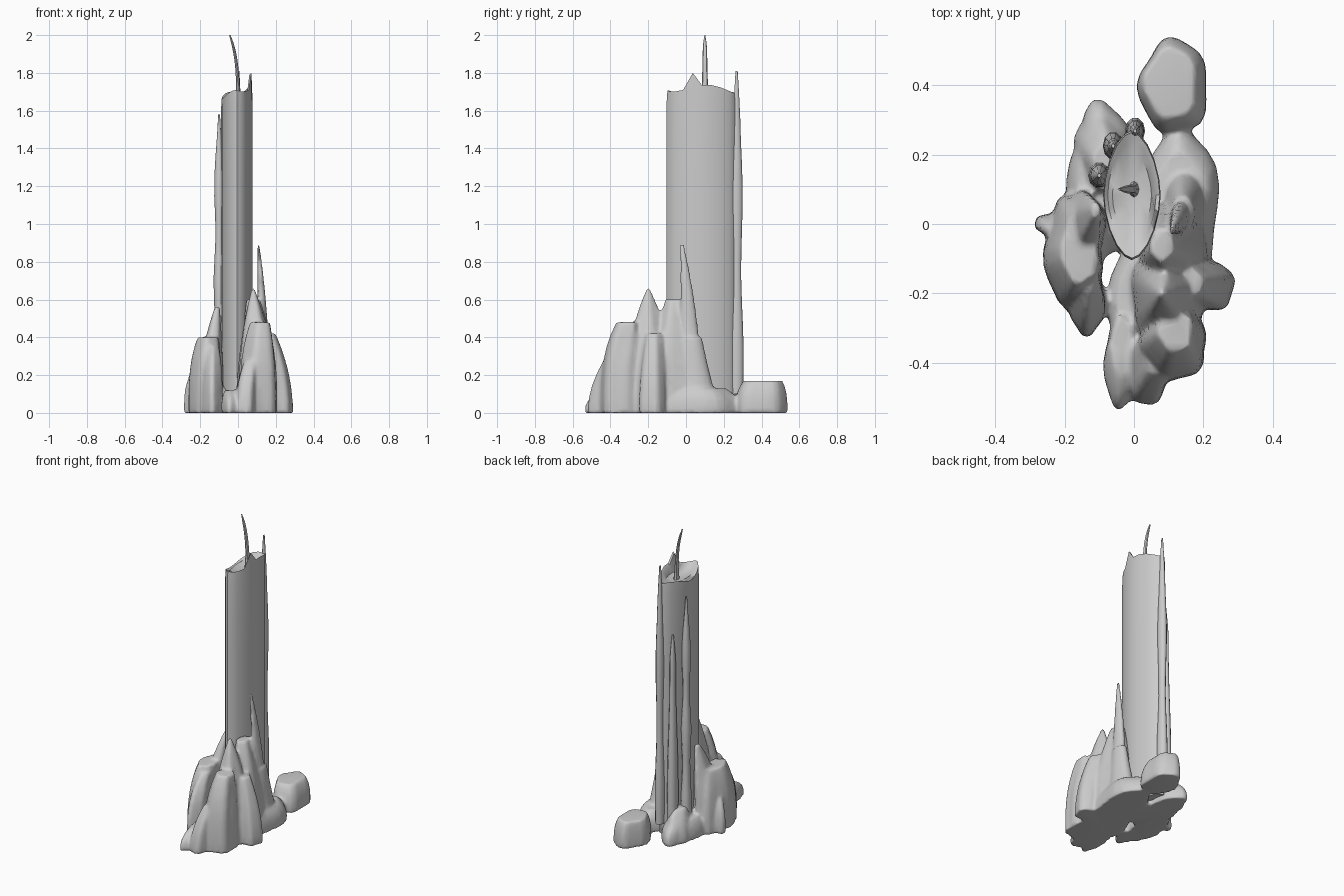
import bpy, bmesh, math
from math import sin, cos, tau, pi

if "Cube" in bpy.data.objects:
    bpy.data.objects.remove(bpy.data.objects["Cube"])


def bridge(bm, r0, r1):
    n = len(r0)
    for i in range(n):
        j = (i + 1) % n
        bm.faces.new((r0[i], r0[j], r1[j], r1[i]))


def skin(bm, rings):
    """Closed solid through a stack of vertex rings."""
    for r0, r1 in zip(rings, rings[1:]):
        bridge(bm, r0, r1)
    bm.faces.new(rings[0][::-1])
    bm.faces.new(rings[-1])


def ring(bm, z, cx, cy, rx, ry, n, fold=0.0, phase=0.0):
    """Oval section with optional drapery-like folds."""
    vs = []
    for i in range(n):
        a = tau * i / n
        k = 1 + fold * (sin(5 * a + phase) + 0.6 * sin(3 * a + phase * 2 + 4 * z))
        vs.append(bm.verts.new((cx + rx * k * cos(a), cy + ry * k * sin(a), z)))
    return vs


def mound(bm, x, y, rx, ry, h, dx=0, dy=0, tip=0.5, power=3, fold=0.06):
    """Wax mound: shrinks to tip and leans by (dx, dy), mostly near its top."""
    rings = []
    for i in range(8):
        t = i / 7
        e = t ** power
        s = 1 - (1 - tip) * e
        rings.append(ring(bm, h * t, x + dx * e, y + dy * e, rx * s, ry * s, 24, fold, x * 40 + y * 17))
    skin(bm, rings)


def run(name, x, y, z0, z1, rx, ry, bumps):
    """Wax run down the column: thin vertical strand with swellings."""
    bm = bmesh.new()
    rings = []
    for i in range(15):
        t = i / 14
        s = (1.25 - 0.4 * t + 0.2 * sin(bumps * tau * t)) * min(1, 0.25 + 6 * (1 - t))
        rings.append(ring(bm, z0 + (z1 - z0) * t, x, y, rx * s, ry * s, 10))
    skin(bm, rings)
    finish(bm, name, 50)


def finish(bm, name, angle=40):
    me = bpy.data.meshes.new(name)
    bm.normal_update()
    bm.to_mesh(me)
    bm.free()
    ob = bpy.data.objects.new(name, me)
    bpy.context.collection.objects.link(ob)
    bpy.ops.object.select_all(action='DESELECT')
    ob.select_set(True)
    bpy.context.view_layer.objects.active = ob
    bpy.ops.object.shade_smooth_by_angle(angle=math.radians(angle))
    return ob


# Candle column: pointed oval with ragged rim and melted bowl
N = 20


def rim(i):
    a = tau * i / N
    peak = 0.075 if i == N - 1 else 0
    return 1.70 + 0.025 * cos(a) + 0.014 * sin(3 * a + 1) + peak


def oval(bm, scale, height):
    vs = []
    for i in range(N):
        c, s = cos(tau * i / N), sin(tau * i / N)
        x = math.copysign(abs(c) ** 1.15, c) * 0.083 * scale - 0.006
        y = math.copysign(abs(s) ** 1.15, s) * 0.187 * scale + 0.083
        vs.append(bm.verts.new((x, y, height(i))))
    return vs


bm = bmesh.new()
rings = [oval(bm, 1, lambda i, z=z: z) for z in (0.03, 0.6, 1.2, 1.62)]
rings += [oval(bm, 0.97, rim), oval(bm, 0.84, lambda i: rim(i) - 0.01),
          oval(bm, 0.68, lambda i: 1.675), oval(bm, 0.3, lambda i: 1.66)]
skin(bm, rings)
finish(bm, "candle_column")

# Wick: thin strip curling to the left
bm = bmesh.new()
rings = []
for i in range(9):
    t = i / 8
    w = 0.008 + 0.008 * (1 - t) ** 4 - 0.004 * t ** 8
    rings.append(ring(bm, 1.64 + 0.36 * t, -0.043 * t ** 3, 0.1, w, w * 1.6 - 0.004 * t ** 8, 8))
skin(bm, rings)
finish(bm, "wick")

# Runs of wax down the column
run("left_drip", -0.1, 0.14, 0.06, 1.58, 0.023, 0.027, 3)
run("left_rear_drip", -0.06, 0.225, 0.05, 1.35, 0.022, 0.03, 1)
run("back_drip", 0.003, 0.268, 0.1, 1.81, 0.021, 0.028, 2)

# Wax base: spreading skirt plus overlapping mounds, fused into one surface
bm = bmesh.new()
# skirt
mound(bm, 0.13, 0.04, 0.115, 0.24, 0.13, tip=0.7)
mound(bm, 0.06, -0.22, 0.13, 0.26, 0.1, tip=0.8)
mound(bm, -0.09, 0.12, 0.1, 0.23, 0.13, tip=0.7)
# right-hand mounds
mound(bm, 0.11, -0.35, 0.095, 0.105, 0.48, 0.01, 0.04, 0.55)
mound(bm, 0.1, -0.2, 0.115, 0.15, 0.66, -0.02, 0, 0.06, 2)
mound(bm, 0.115, -0.07, 0.1, 0.14, 0.6, -0.035, 0.01, 0.35, 2)
mound(bm, 0.235, -0.18, 0.054, 0.07, 0.42, -0.07, 0.01, 0.6, 2)
mound(bm, 0.155, -0.34, 0.05, 0.1, 0.42, -0.015, 0.04, 0.65)
# front drips
mound(bm, -0.035, -0.4, 0.052, 0.135, 0.12, 0, 0.05, 0.65)
mound(bm, 0.04, -0.42, 0.06, 0.105, 0.28, 0.03, 0.05, 0.65, 2)
# left-hand mounds
mound(bm, -0.175, -0.08, 0.085, 0.16, 0.4, 0.02, 0.01, 0.65)
mound(bm, -0.15, -0.02, 0.07, 0.12, 0.56, 0.04, 0.06, 0.2, 2)
mound(bm, -0.135, -0.23, 0.053, 0.09, 0.36, 0.005, 0.08, 0.5)
mound(bm, -0.25, 0, 0.037, 0.03, 0.22, 0.02, -0.02, 0.5)
mound(bm, -0.1, 0.21, 0.07, 0.13, 0.2, 0.02, -0.04, 0.55, 2)
# back lobe
mound(bm, 0.115, 0.395, 0.1, 0.138, 0.17, -0.01, 0.01, 0.75)
# pointed spike against the right side
mound(bm, 0.15, 0.07, 0.08, 0.13, 0.4, -0.01, -0.04, 0.42, 0.7, 0)
mound(bm, 0.14, 0.03, 0.034, 0.058, 0.89, -0.032, -0.05, 0.2, 2, 0)

base = finish(bm, "wax_base")
m = base.modifiers.new("fuse", 'REMESH')
m.mode = 'VOXEL'
m.voxel_size = 0.01
m.use_smooth_shade = True
m = base.modifiers.new("melt", 'SMOOTH')
m.factor = 0.5
m.iterations = 4
m = base.modifiers.new("simplify", 'DECIMATE')
m.ratio = 0.2
